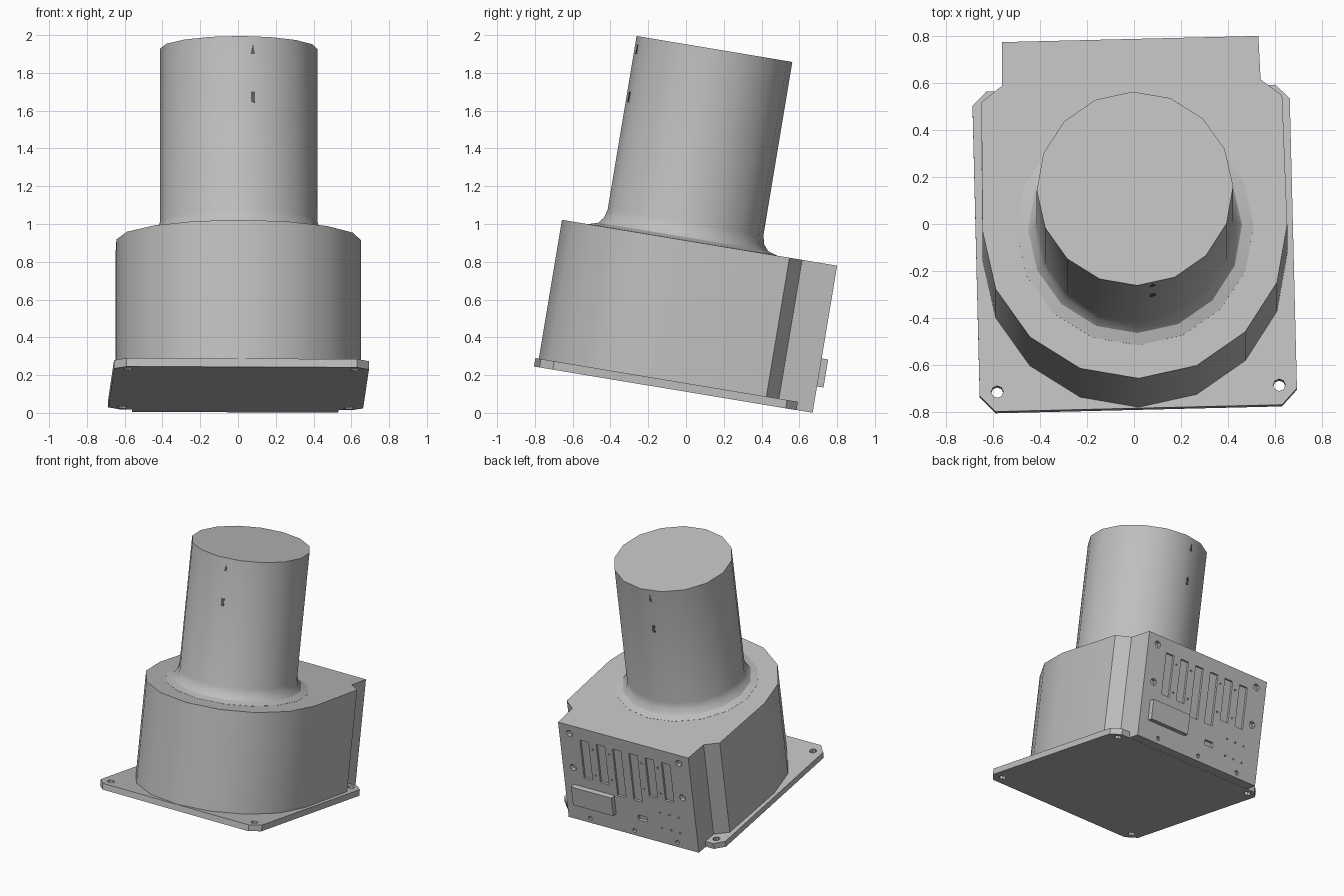
import bpy, bmesh, math
from mathutils import Matrix, Vector

if "Cube" in bpy.data.objects:
    bpy.data.objects.remove(bpy.data.objects["Cube"])

# The whole unit leans back and is turned slightly
POSE = (Matrix.Translation((0, 0.018, 0.1087))
        @ Matrix.Rotation(math.radians(-9.46), 4, 'X')
        @ Matrix.Rotation(math.radians(1.4), 4, 'Z'))
AXIS_Y = -0.168      # shared centre of tube and rounded housing front
BODY_H = 0.79
BACK_Y = 0.648
PANEL_W = 0.545
SIDES = 16


def material(name, value):
    m = bpy.data.materials.new(name)
    m.use_nodes = True
    color = (value, value, value, 1)
    m.diffuse_color = color
    m.node_tree.nodes["Principled BSDF"].inputs["Base Color"].default_value = color
    return m


GREY = material("light_grey", 0.52)
DARK = material("dark_grey", 0.12)


def finish(name, bm, mat=GREY):
    bmesh.ops.recalc_face_normals(bm, faces=bm.faces)
    me = bpy.data.meshes.new(name)
    bm.to_mesh(me)
    bm.free()
    me.materials.append(mat)
    ob = bpy.data.objects.new(name, me)
    ob.matrix_world = POSE
    bpy.context.collection.objects.link(ob)
    return ob


def prism(bm, outline, depth, matrix=Matrix()):
    """Extrude a flat outline along local z."""
    low = [bm.verts.new(matrix @ Vector((x, y, 0))) for x, y in outline]
    high = [bm.verts.new(matrix @ Vector((x, y, depth))) for x, y in outline]
    bm.faces.new(low)
    bm.faces.new(high)
    n = len(low)
    for i in range(n):
        j = (i + 1) % n
        bm.faces.new((low[i], low[j], high[j], high[i]))


def rect(x0, x1, y0, y1):
    return [(x0, y0), (x1, y0), (x1, y1), (x0, y1)]


def ring(x, y, r, n=8):
    return [(x + r * math.cos(math.tau * i / n), y + r * math.sin(math.tau * i / n))
            for i in range(n)]


def select(ob):
    bpy.ops.object.select_all(action='DESELECT')
    ob.select_set(True)
    bpy.context.view_layer.objects.active = ob


def cut(ob, bm):
    cutter = finish("cutter", bm)
    cutter.hide_render = True
    mod = ob.modifiers.new("cut", 'BOOLEAN')
    mod.operation = 'DIFFERENCE'
    mod.solver = 'EXACT'
    mod.object = cutter
    select(ob)
    bpy.ops.object.modifier_apply(modifier=mod.name)
    bpy.data.objects.remove(cutter)


def smooth(ob):
    select(ob)
    bpy.ops.object.shade_smooth_by_angle(angle=math.radians(30))


# Base plate with clipped corners and four mounting holes
half = [(0.61, -0.82), (0.675, -0.75), (0.675, 0.5), (0.615, 0.56)]
bm = bmesh.new()
prism(bm, half + [(-x, y) for x, y in reversed(half)], 0.045)
base_plate = finish("base_plate", bm)
bm = bmesh.new()
for x in (-0.6, 0.6):
    for y in (-0.735, 0.5):
        prism(bm, ring(x, y, 0.026), 0.2, Matrix.Translation((0, 0, -0.1)))
cut(base_plate, bm)

# Housing: round front, straight sides, stepped-in back block
arc = [(0.648 * math.sin(math.tau * i / SIDES), AXIS_Y - 0.648 * math.cos(math.tau * i / SIDES))
       for i in range(-SIDES // 4, SIDES // 4 + 1)]
side = [(0.64, 0.39), (0.55, 0.46), (PANEL_W, BACK_Y)]
bm = bmesh.new()
prism(bm, arc + side + [(-x, y) for x, y in reversed(side)], BODY_H - 0.001,
      Matrix.Translation((0, 0, 0.001)))
housing = finish("housing", bm)

# Back panel frame: s runs from +x to -x, t runs from top to bottom, both 0 to 1
PANEL = Matrix(((-2 * PANEL_W, 0, 0, PANEL_W), (0, 0, 1, BACK_Y),
                (0, -BODY_H, 0, BODY_H), (0, 0, 0, 1)))


def recess(bm, outline, depth):
    prism(bm, outline, depth + 0.05, PANEL @ Matrix.Translation((0, 0, -depth)))


def panel_hole(bm, s, t, r, depth):
    recess(bm, [(s + (x / (2 * PANEL_W)), t + y / BODY_H) for x, y in ring(0, 0, r)], depth)


bm = bmesh.new()
for i in range(6):          # connector slots
    s = 0.157 + 0.125 * i
    bottom = 0.62 if i in (2, 3) else 0.53
    recess(bm, rect(s, s + 0.065, 0.13, bottom), 0.015)
for s in (0.08, 0.92):      # corner screw holes
    for t in (0.09, 0.45):
        panel_hole(bm, s, t, 0.026, 0.03)
for s in (0.17, 0.51, 0.84):
    panel_hole(bm, s, 0.95, 0.016, 0.02)
for s in (0.25, 0.375, 0.625, 0.75):
    for t in (0.2, 0.47):
        panel_hole(bm, s, t, 0.007, 0.01)
for s in (0.73, 0.8, 0.87):  # small vent holes
    for t in (0.68, 0.84):
        panel_hole(bm, s, t, 0.007, 0.01)
recess(bm, rect(0.55, 0.62, 0.77, 0.82), 0.02)
cut(housing, bm)
smooth(housing)

# Raised socket on the back panel
bm = bmesh.new()
prism(bm, rect(0.07, 0.38, 0.63, 0.82), 0.047, PANEL @ Matrix.Translation((0, 0, -0.01)))
finish("back_socket", bm)

# Tube with a flared foot, turned from a profile
profile = [(0.505, 0.77), (0.505, 0.791), (0.455, 0.807), (0.43, 0.838),
           (0.418, 0.885), (0.418, 1.815)]
bm = bmesh.new()
loops = []
for r, h in profile:
    loops.append([bm.verts.new((r * math.sin(math.tau * i / SIDES),
                                AXIS_Y + r * math.cos(math.tau * i / SIDES), h))
                  for i in range(SIDES)])
for a, b in zip(loops, loops[1:]):
    for i in range(SIDES):
        j = (i + 1) % SIDES
        bm.faces.new((a[i], a[j], b[j], b[i]))
bm.faces.new(loops[0])
bm.faces.new(loops[-1])
smooth(finish("tube", bm))

# Small alignment marks on opposite facets of the tube
facet = math.pi / SIDES
apothem = 0.418 * math.cos(facet)
marks = {"arrow_mark": [(-0.011, 1.72), (0.011, 1.72), (0, 1.772)],
         "bar_mark": rect(-0.011, 0.011, 1.462, 1.518)}
for label, turn in (("front", facet), ("back", facet + math.pi)):
    frame = (Matrix.Translation((0, AXIS_Y, 0)) @ Matrix.Rotation(turn, 4, 'Z')
             @ Matrix.Translation((-0.015, -apothem + 0.003, 0))
             @ Matrix.Rotation(math.pi / 2, 4, 'X'))
    for kind, outline in marks.items():
        bm = bmesh.new()
        prism(bm, outline, 0.006, frame)
        finish(label + "_" + kind, bm, DARK)
